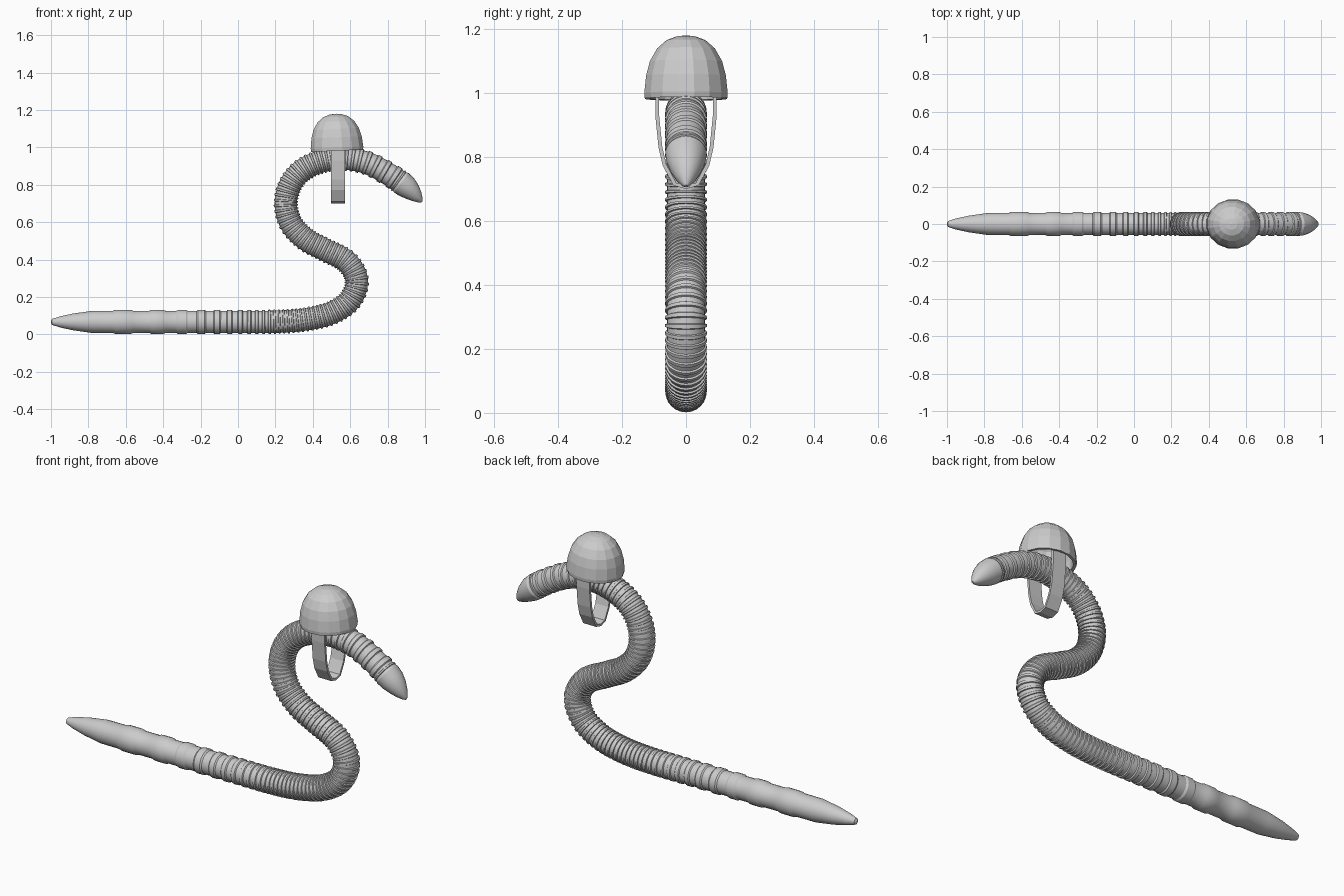
import bpy, math
from mathutils import Vector

if "Cube" in bpy.data.objects:
    bpy.data.objects.remove(bpy.data.objects["Cube"])


def make_object(name, verts, faces, smooth_angle=None):
    mesh = bpy.data.meshes.new(name)
    mesh.from_pydata(verts, [], faces)
    mesh.update()
    ob = bpy.data.objects.new(name, mesh)
    bpy.context.collection.objects.link(ob)
    if smooth_angle:
        bpy.ops.object.select_all(action='DESELECT')
        ob.select_set(True)
        bpy.context.view_layer.objects.active = ob
        bpy.ops.object.shade_smooth_by_angle(angle=math.radians(smooth_angle))
    return ob


def skin(rings, closed_ends=True):
    """Join equal-length vertex loops into a tube."""
    n = len(rings[0])
    verts = [v for r in rings for v in r]
    faces = [(i * n + j, i * n + (j + 1) % n, (i + 1) * n + (j + 1) % n, (i + 1) * n + j)
             for i in range(len(rings) - 1) for j in range(n)]
    if closed_ends:
        faces.append(tuple(reversed(range(n))))
        faces.append(tuple(range(len(verts) - n, len(verts))))
    return verts, faces


def lerp_table(table, x):
    for (x0, y0), (x1, y1) in zip(table, table[1:]):
        if x <= x1:
            return y0 + (y1 - y0) * max(0, x - x0) / (x1 - x0)
    return table[-1][1]


# centre line of the body in the x-z plane, tail to nose
PATH = [(-1, .067), (-.6, .067), (-.2, .067), (0, .067), (.2, .068), (.36, .08),
        (.50, .115), (.60, .185), (.635, .29), (.58, .39), (.46, .455), (.36, .51),
        (.285, .59), (.256, .69), (.275, .79), (.335, .87), (.43, .92), (.55, .94),
        (.68, .92), (.80, .86), (.90, .79), (.985, .708)]
pts = [Vector(p) for p in PATH]
pts = [2 * pts[0] - pts[1]] + pts + [2 * pts[-1] - pts[-2]]
dense = []
for a, b, c, d in zip(pts, pts[1:], pts[2:], pts[3:]):
    for k in range(24):
        t = k / 24
        dense.append(.5 * (2 * b + (c - a) * t + (2 * a - 5 * b + 4 * c - d) * t * t
                           + (3 * b - a - 3 * c + d) * t ** 3))
dense.append(pts[-2])
arc = [0]
for p, q in zip(dense, dense[1:]):
    arc.append(arc[-1] + (q - p).length)
L = arc[-1]
xs = list(zip(arc, [p.x for p in dense]))
zs = list(zip(arc, [p.y for p in dense]))


def at(s):
    return Vector((lerp_table(xs, s), lerp_table(zs, s)))


# tapered tail, then ringed segments whose spacing tightens in the bends, then nose
PITCH = [(.22, .22), (.45, .17), (.6, .12), (.75, .095), (.9, .065), (1.05, .042), (1.2, .024),
         (L - .55, .024), (L - .42, .04), (L - .28, .06), (L - .16, .065)]
stations = [(0, .006), (.006, .016), (.05, .030), (.12, .045), (.22, .059)]
s = .22
nose = L - .165
while s < nose:
    p = min(lerp_table(PITCH, s), nose - s)
    if nose - s - p < .02:
        p = nose - s
    stations += [(s + p * f, r) for f, r in
                 ((.5, .0595), (.58, .065), (.92, .065), (1, .0595))]
    s += p
stations += [(nose + d, r) for d, r in
             ((.012, .065), (.05, .061), (.09, .049), (.125, .033), (.152, .016), (.163, .005))]

SIDES = 24
rings = []
for s, r in stations:
    c = at(s)
    t = (at(min(L, s + .012)) - at(max(0, s - .012))).normalized()
    ring = []
    for j in range(SIDES):
        a = math.tau * j / SIDES
        u = r * math.cos(a)
        ring.append((c.x - t.y * u, -r * math.sin(a), c.y + t.x * u))
    rings.append(ring)
make_object("worm_body", *skin(rings), smooth_angle=30)

# faceted hollow helmet, slightly tilted
DOME = [(.117, 0), (.131, -.002), (.133, .015), (.127, .07), (.115, .115), (.092, .155),
        (.062, .181), (.03, .193), (.004, .196)]
INNER = [(.004, .182), (.055, .168), (.098, .12), (.114, .06), (.117, 0)]
rings = [[(r * 1.08 * math.cos(math.tau * (j + .5) / 16), r * math.sin(math.tau * (j + .5) / 16), z)
          for j in range(16)] for r, z in INNER + DOME[1:]]
helmet = make_object("helmet", *skin(rings))
helmet.location = (.53, 0, .984)
helmet.rotation_euler.y = math.radians(-2.5)

# chin strap: flat band looping under the neck
HALF = [(.09, 1.01), (.09, .93), (.08, .83), (.067, .775), (.035, .715)]
line = [Vector(p) for p in HALF + [(0, .706)] + [(-y, z) for y, z in reversed(HALF)]]
rings = []
for i, p in enumerate(line):
    t = (line[min(i + 1, len(line) - 1)] - line[max(i - 1, 0)]).normalized()
    n = Vector((-t.y, t.x)) * .006
    rings.append([(.535 + sx * .038, p.x + sn * n.x, p.y + sn * n.y)
                  for sx, sn in ((-1, -1), (1, -1), (1, 1), (-1, 1))])
make_object("chin_strap", *skin(rings))
